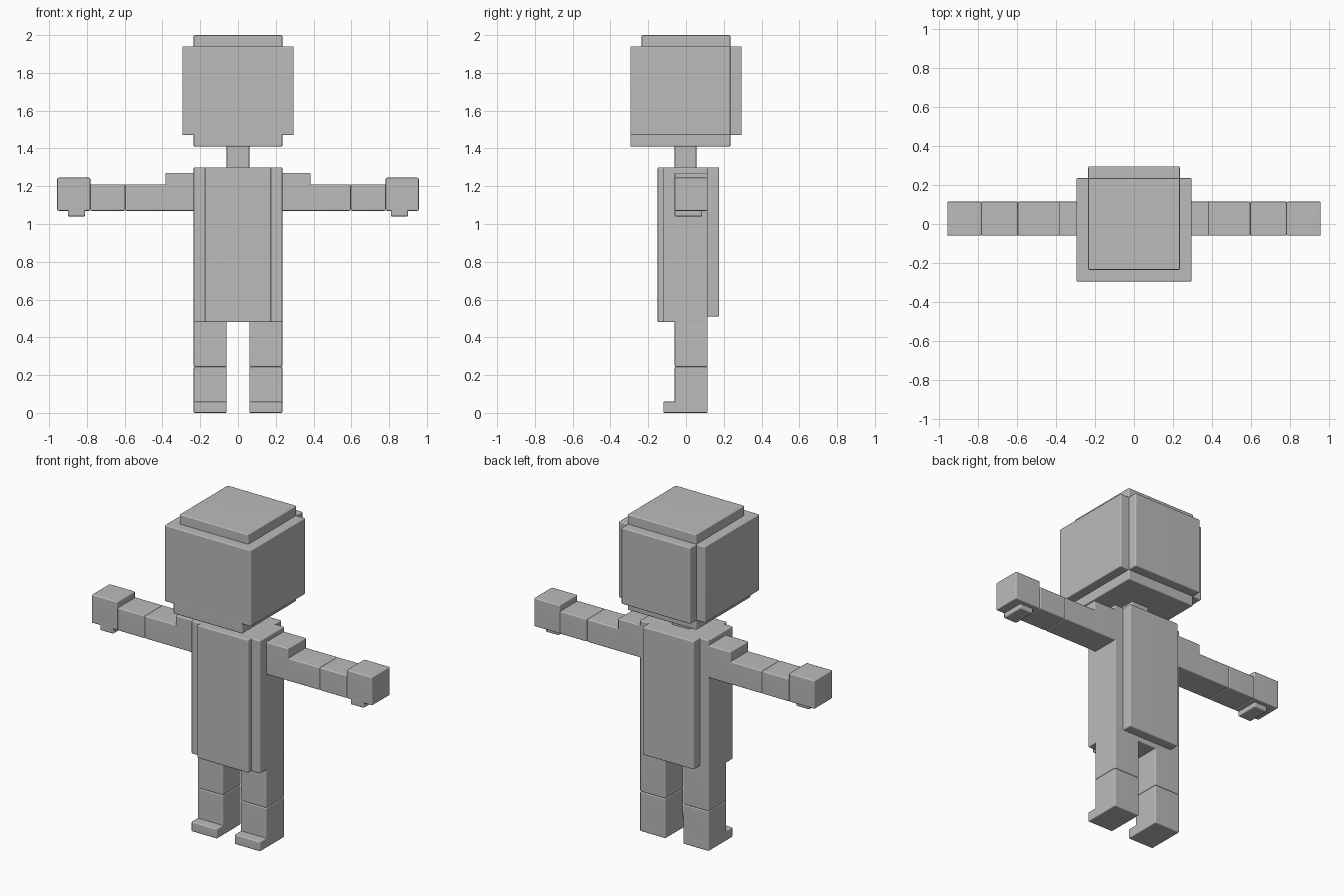
import bpy

old = bpy.data.objects.get("Cube")
if old:
    bpy.data.objects.remove(old, do_unlink=True)

grey = bpy.data.materials.new("plain_grey")
grey.use_nodes = True
colour = (0.5, 0.5, 0.5, 1)
grey.diffuse_color = colour
grey.node_tree.nodes["Principled BSDF"].inputs["Base Color"].default_value = colour


def block(name, x, y, z, soft=0.006):
    """Softly rounded box spanning the given x, y and z ranges."""
    spans = (x, y, z)
    bpy.ops.mesh.primitive_cube_add(size=1, location=[(a + b) / 2 for a, b in spans])
    ob = bpy.context.object
    ob.name = name
    ob.scale = [b - a for a, b in spans]
    bpy.ops.object.transform_apply(location=False, rotation=False, scale=True)
    ob.data.materials.append(grey)
    bpy.ops.object.shade_smooth()
    bevel = ob.modifiers.new("soft_edges", 'BEVEL')
    bevel.width = soft
    bevel.segments = 2
    ob.modifiers.new("flat_centres", 'WEIGHTED_NORMAL')
    return ob


def pair(name, x, y, z):
    """The same block on both sides of the body."""
    block("left_" + name, x, y, z)
    block("right_" + name, (-x[1], -x[0]), y, z)


# Head: main block with stepped crown, back and chin
inner = (-0.235, 0.235)
block("head", (-0.295, 0.295), (-0.295, 0.235), (1.47, 1.94))
block("head_crown", inner, inner, (1.92, 2.0))
block("head_back", inner, (0.2, 0.295), (1.47, 1.94))
block("head_chin", inner, (-0.295, 0.235), (1.41, 1.5))
block("neck", (-0.06, 0.06), (-0.06, 0.055), (1.28, 1.43))

# Torso: core with raised chest and back panels
panel = (-0.175, 0.175)
block("torso", inner, (-0.12, 0.115), (0.48, 1.3))
block("chest_panel", panel, (-0.15, -0.08), (0.48, 1.3))
block("back_panel", panel, (0.08, 0.175), (0.51, 1.3))

# Arms held straight out
limb = (-0.06, 0.115)
pair("shoulder", (0.22, 0.385), limb, (1.07, 1.27))
pair("upper_arm", (0.37, 0.597), limb, (1.07, 1.21))
pair("forearm", (0.597, 0.782), limb, (1.07, 1.21))
pair("hand", (0.782, 0.957), limb, (1.07, 1.245))
pair("thumb", (0.81, 0.9), (-0.06, 0.085), (1.04, 1.09))

# Legs and feet
pair("thigh", (0.06, 0.235), limb, (0.245, 0.49))
pair("shin", (0.06, 0.235), limb, (0, 0.245))
pair("foot", (0.06, 0.235), (-0.12, 0.115), (0, 0.06))
